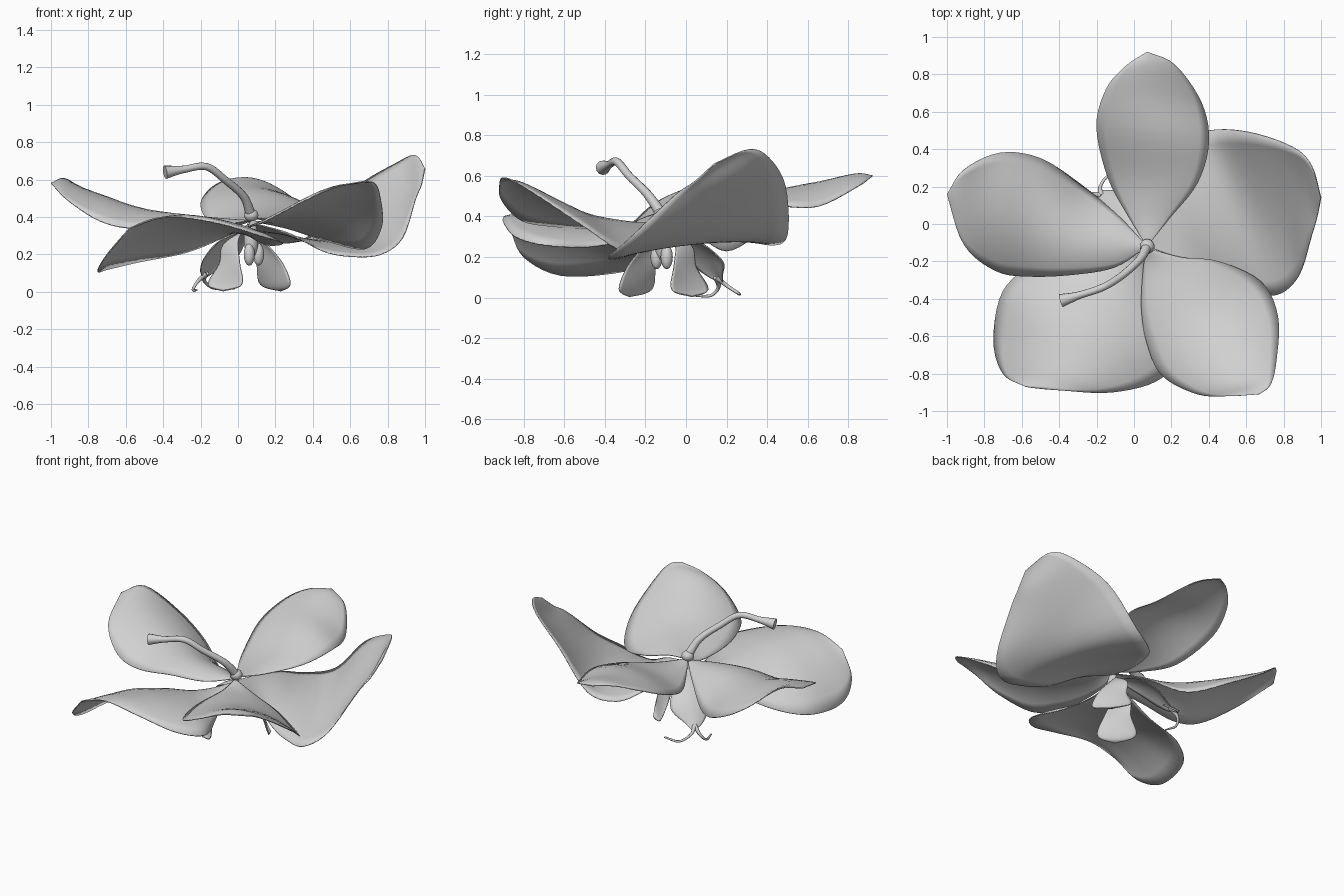
import bpy, bmesh, math
from mathutils import Vector

cube = bpy.data.objects.get("Cube")
if cube:
    bpy.data.objects.remove(cube, do_unlink=True)

TONE = (0.64, 0.64, 0.64, 1)
grey = bpy.data.materials.new("light grey")
grey.use_nodes = True
grey.diffuse_color = TONE
grey.node_tree.nodes["Principled BSDF"].inputs["Base Color"].default_value = TONE

UNIT = 0.01          # coordinates below are in hundredths
ACROSS, STEPS = 12, 5


def finish(name, bm):
    """Turn a bmesh into a smooth grey object."""
    mesh = bpy.data.meshes.new(name)
    bm.to_mesh(mesh)
    bm.free()
    mesh.materials.append(grey)
    for poly in mesh.polygons:
        poly.use_smooth = True
    obj = bpy.data.objects.new(name, mesh)
    bpy.context.collection.objects.link(obj)
    return obj


def spline(points, steps):
    """Smooth path through the points."""
    pts = [2 * points[0] - points[1]] + points + [2 * points[-1] - points[-2]]
    path = []
    for a, b, c, d in zip(pts, pts[1:], pts[2:], pts[3:]):
        for i in range(steps):
            t = i / steps
            path.append(0.5 * (2 * b + (c - a) * t + (2 * a - 5 * b + 4 * c - d) * t * t
                               + (3 * b - a - 3 * c + d) * t ** 3))
    return path + [points[-1]]


def petal(name, base, rows, tip, thickness=0.006):
    """Sheet from base to tip; each row is left rim, right rim, arch height."""
    rows = [(base, base, 0)] + rows + [(tip, tip, 0)]
    left = spline([Vector(r[0]) * UNIT for r in rows], STEPS)
    right = spline([Vector(r[1]) * UNIT for r in rows], STEPS)
    arch = spline([Vector((0, 0, r[2])) * UNIT for r in rows], STEPS)
    bm = bmesh.new()
    grid = []
    for l, r, h in zip(left, right, arch):
        us = [i / ACROSS for i in range(ACROSS + 1)]
        grid.append([bm.verts.new(l.lerp(r, u) + h * 4 * u * (1 - u)) for u in us])
    for a, b in zip(grid, grid[1:]):
        for i in range(ACROSS):
            bm.faces.new((a[i], a[i + 1], b[i + 1], b[i]))
    bmesh.ops.remove_doubles(bm, verts=bm.verts, dist=0.0005)
    bmesh.ops.recalc_face_normals(bm, faces=bm.faces)
    obj = finish(name, bm)
    shell = obj.modifiers.new("thickness", "SOLIDIFY")
    shell.thickness = thickness
    shell.offset = 0


def tube(name, points, radii, sides=10):
    """Round tube along a smooth path with changing radius."""
    path = spline([Vector(p) * UNIT for p in points], STEPS)
    sizes = spline([Vector((r, 0, 0)) * UNIT for r in radii], STEPS)
    bm = bmesh.new()
    rings = []
    for i, (p, s) in enumerate(zip(path, sizes)):
        along = path[min(i + 1, len(path) - 1)] - path[max(i - 1, 0)]
        side = along.cross(Vector((1, -1, 0.2))).normalized()
        other = along.cross(side).normalized()
        angles = [math.tau * k / sides for k in range(sides)]
        rings.append([bm.verts.new(p + s.x * (side * math.cos(a) + other * math.sin(a))) for a in angles])
    for a, b in zip(rings, rings[1:]):
        for k in range(sides):
            n = (k + 1) % sides
            bm.faces.new((a[k], a[n], b[n], b[k]))
    bm.faces.new(rings[0])
    bm.faces.new(rings[-1])
    bmesh.ops.recalc_face_normals(bm, faces=bm.faces)
    obj = finish(name, bm)
    for poly in list(obj.data.polygons)[-2:]:
        poly.use_smooth = False


def ball(name, centre, size):
    bm = bmesh.new()
    bmesh.ops.create_uvsphere(bm, u_segments=14, v_segments=8, radius=1)
    for v in bm.verts:
        v.co = Vector([(c + s * x) * UNIT for c, s, x in zip(centre, size, v.co)])
    finish(name, bm)


# Five large petals
petal("back_petal", (7, -12, 39), [
    ((-3, 4, 36), (19, 3, 39), 2),
    ((-14, 25, 36), (34, 22, 42), 5),
    ((-20, 52, 46), (40, 44, 45), 8),
    ((-15, 72, 55), (36, 65, 45), 7),
    ((-5, 84, 60), (22, 85, 55), 3)], (7, 92, 60))
petal("right_side_petal", (7, -12, 38), [
    ((-8, 4, 32), (-10, -23, 36), 5),
    ((-27, 20, 23), (-32, -27, 36), 11),
    ((-50, 35, 32), (-56, -28, 34), 12),
    ((-72, 38, 45), (-74, -25, 38), 10),
    ((-91, 29, 60), (-91, -11, 49), 2)], (-100, 16, 58))
petal("left_side_petal", (7, -12, 37), [
    ((8, 8, 33), (28, -20, 31), 0),
    ((13, 27, 30), (45, -28, 22), 4),
    ((23, 42, 26), (60, -34, 19), 5),
    ((40, 50, 31), (76, -38, 20), 2),
    ((62, 49, 55), (88, -28, 29), -3),
    ((85, 41, 69), (95, -6, 50), -4),
    ((95, 31, 73), (98, 4, 57), 0)], (100, 14, 66))
petal("front_left_petal", (7, -13, 38), [
    ((5, -24, 34), (26, -18, 34), 3),
    ((4, -45, 34), (45, -20, 28), 7),
    ((7, -64, 35), (68, -31, 23), 12),
    ((15, -81, 38), (77, -50, 35), 12),
    ((34, -91, 48), (76, -74, 51), 7),
    ((52, -92, 56), (73, -86, 58), 1)], (67, -91, 59))
petal("front_right_petal", (6, -14, 36), [
    ((-8, -15, 29), (8, -28, 29), 3),
    ((-28, -18, 21), (16, -48, 25), 9),
    ((-53, -22, 16), (24, -70, 26), 14),
    ((-70, -36, 12), (12, -84, 30), 17),
    ((-75, -62, 11), (-12, -90, 37), 14),
    ((-70, -80, 20), (-38, -89, 40), 5)], (-58, -87, 34))


# Lower lip: two side lobes mirrored across the diagonal through the centre
def mirror(p):
    return (-p[1] - 5, -p[0] - 5, p[2])


lobe = [((-8, -13, 25), (0, -20, 26), 1),
        ((-10, -15, 15), (1, -29, 15), 1),
        ((-16, -17, 4), (2, -33, 4), -1)]
lobe_base, lobe_tip = (2, -14, 32), (-8, -28, 0.5)
petal("lip_lobe_right", lobe_base, lobe, lobe_tip)
petal("lip_lobe_left", mirror(lobe_base),
      [(mirror(a), mirror(b), h) for a, b, h in lobe], mirror(lobe_tip))

# Central lip tongue and its curled tendrils
petal("lip_tongue", (6, -11, 34), [
    ((-10, -7, 27), (4, 7, 27), 3),
    ((-18, 1, 18), (-1, 18, 18), 4),
    ((-20, 10, 11), (-12, 18, 11), 2)], (-18, 18, 7))
tube("tendril_back", [(-17, 15, 10), (-18, 20, 6), (-13, 26, 2), (-2, 26, 2)], [1.6, 1, 0.8, 0.6], 6)
tube("tendril_front", [(-17, 15, 10), (-22, 16, 5), (-24, 12, 1), (-22, 4, 1)], [1.6, 1, 0.8, 0.5], 6)

# Column bulbs beneath and stalk above
ball("column", (7, -12, 28), (4, 4, 10))
for side in (-1, 1):
    ball("column_bulb", (8.5 + 2.5 * side, -12 + 2.5 * side, 20), (3, 3, 6))
ball("stalk_base", (7, -12, 41), (4, 4, 3.5))
tube("stalk", [(7, -12, 41), (3, -19, 51), (-7, -28, 60), (-17, -34, 67), (-29, -38, 65.5), (-39, -41, 64)],
     [2.8, 2.2, 2, 2, 2, 3.6], 12)
